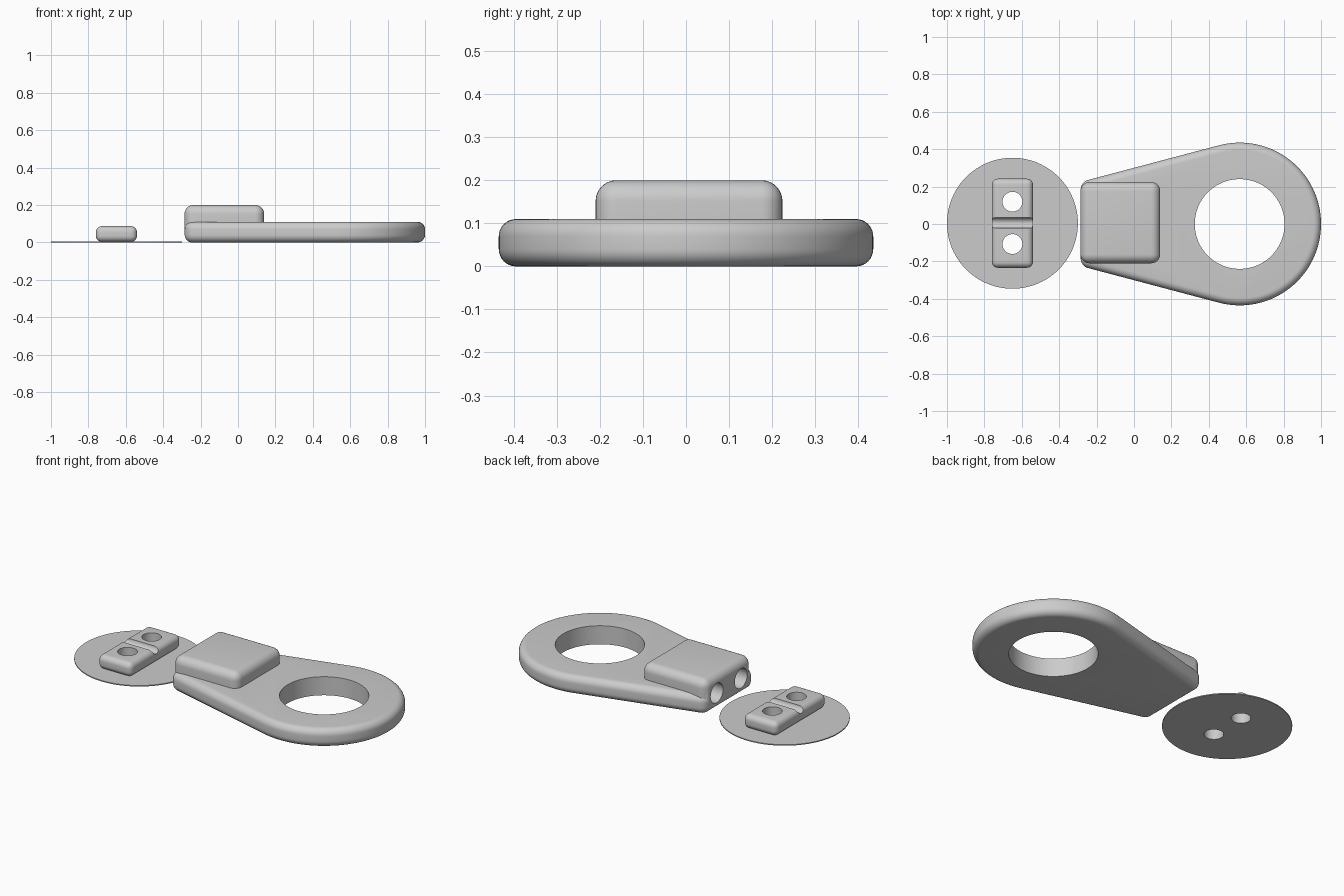
import bpy, bmesh, math
from mathutils import Vector, Matrix

old = bpy.data.objects.get("Cube")
if old:
    bpy.data.objects.remove(old, do_unlink=True)

grey = bpy.data.materials.new("light grey")
grey.use_nodes = True
colour = (0.6, 0.6, 0.6, 1)
grey.diffuse_color = colour
grey.node_tree.nodes["Principled BSDF"].inputs["Base Color"].default_value = colour


def make(name, bm):
    bmesh.ops.recalc_face_normals(bm, faces=bm.faces)
    mesh = bpy.data.meshes.new(name)
    bm.to_mesh(mesh)
    bm.free()
    mesh.materials.append(grey)
    ob = bpy.data.objects.new(name, mesh)
    bpy.context.collection.objects.link(ob)
    return ob


def prism(name, outline, z0, z1):
    bm = bmesh.new()
    face = bm.faces.new([bm.verts.new((x, y, z0)) for x, y in outline])
    top = bmesh.ops.extrude_face_region(bm, geom=[face])["geom"]
    verts = [v for v in top if isinstance(v, bmesh.types.BMVert)]
    bmesh.ops.translate(bm, verts=verts, vec=(0, 0, z1 - z0))
    return make(name, bm)


def box(name, x0, x1, y0, y1, z0, z1):
    return prism(name, [(x0, y0), (x1, y0), (x1, y1), (x0, y1)], z0, z1)


def cylinder(name, centre, radius, length, axis="Z", sides=64):
    bm = bmesh.new()
    turn = Matrix.Rotation(math.pi / 2, 4, "Y") if axis == "X" else Matrix()
    bmesh.ops.create_cone(bm, cap_ends=True, segments=sides, radius1=radius,
                          radius2=radius, depth=length,
                          matrix=Matrix.Translation(centre) @ turn)
    return make(name, bm)


def apply(ob, mod):
    bpy.ops.object.select_all(action="DESELECT")
    bpy.context.view_layer.objects.active = ob
    ob.select_set(True)
    bpy.ops.object.modifier_apply(modifier=mod.name)


def round_edges(ob, width):
    mod = ob.modifiers.new("round", "BEVEL")
    mod.width, mod.segments = width, 8
    mod.limit_method, mod.angle_limit = "ANGLE", math.radians(30)
    apply(ob, mod)


def combine(ob, other, operation):
    mod = ob.modifiers.new("combine", "BOOLEAN")
    mod.operation, mod.solver, mod.object = operation, "EXACT", other
    apply(ob, mod)
    bpy.data.objects.remove(other, do_unlink=True)


def smooth(ob):
    bpy.ops.object.select_all(action="DESELECT")
    bpy.context.view_layer.objects.active = ob
    ob.select_set(True)
    bpy.ops.object.shade_smooth_by_angle(angle=math.radians(30))


# Teardrop plate: a round end with tangents to a narrow square end
ring_x, ring_r = 0.565, 0.435
end_x, end_y = -0.285, 0.225
reach = Vector((end_x - ring_x, end_y))
tangent = math.atan2(reach.y, reach.x) - math.acos(ring_r / reach.length)
steps = 72
arc = [-tangent + 2 * tangent * i / steps for i in range(steps + 1)]
outline = [(ring_x + ring_r * math.cos(a), ring_r * math.sin(a)) for a in arc]
outline += [(end_x, end_y), (end_x, -end_y)]
bracket = prism("ring_bracket", outline, 0, 0.11)
round_edges(bracket, 0.04)
combine(bracket, cylinder("ring_hole", (ring_x, 0, 0.05), 0.24, 0.4, sides=96),
        "DIFFERENCE")

# Raised block on the narrow end, with two sockets in its end face
block = box("raised_block", -0.286, 0.14, -0.21, 0.224, 0.02, 0.2)
round_edges(block, 0.048)
combine(bracket, block, "UNION")
mid_y, spread = 0.006, 0.113
for side in (-1, 1):
    centre = (end_x, mid_y + side * spread, 0.096)
    combine(bracket, cylinder("socket", centre, 0.058, 0.5, "X"), "DIFFERENCE")
smooth(bracket)

# Thin round base and the small bar standing on it
disc_x = -0.65
disc = cylinder("base_disc", (disc_x, 0.004, 0.003), 0.35, 0.006, sides=96)
bar = box("small_bar", -0.76, -0.54, -0.234, 0.242, 0.003, 0.087)
round_edges(bar, 0.032)
groove = cylinder("groove", (disc_x, mid_y, 0.087), 0.028, 0.5, "X")
combine(bar, groove, "DIFFERENCE")

# Two holes through both the bar and the disc
for part in (bar, disc):
    for side in (-1, 1):
        centre = (disc_x, mid_y + side * spread, 0.05)
        combine(part, cylinder("pin_hole", centre, 0.053, 0.3), "DIFFERENCE")
    smooth(part)
